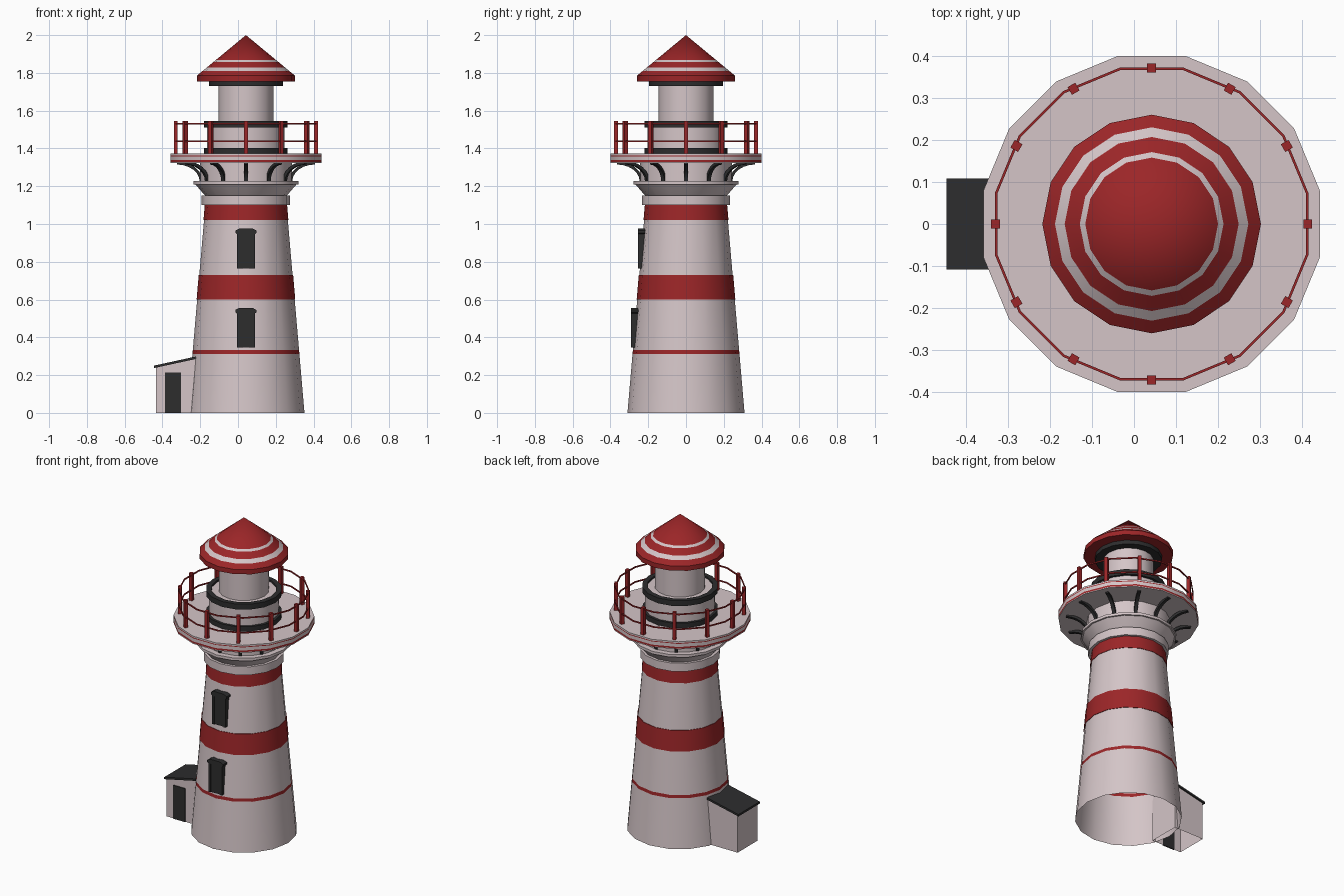
import bpy, bmesh, math
from mathutils import Matrix, Vector

if "Cube" in bpy.data.objects:
    bpy.data.objects.remove(bpy.data.objects["Cube"])

CX = 0.042          # tower axis
SIDES = 16

def material(name, col):
    m = bpy.data.materials.new(name)
    m.diffuse_color = (*col, 1)
    m.use_nodes = True
    m.node_tree.nodes["Principled BSDF"].inputs["Base Color"].default_value = m.diffuse_color
    return m

WHITE = material("warm white", (0.66, 0.56, 0.575))
RED = material("deep red", (0.33, 0.019, 0.021))
DARK = material("charcoal", (0.026, 0.026, 0.027))

def finish(name, bm, mats, smooth=False):
    me = bpy.data.meshes.new(name)
    bm.to_mesh(me)
    bm.free()
    ob = bpy.data.objects.new(name, me)
    bpy.context.collection.objects.link(ob)
    for m in mats:
        me.materials.append(m)
    if smooth:
        bpy.ops.object.select_all(action='DESELECT')
        ob.select_set(True)
        bpy.context.view_layer.objects.active = ob
        bpy.ops.object.shade_smooth_by_angle(angle=math.radians(30))
    return ob

def lathe(name, profile, mats, bands=None, half=False, smooth=True):
    """Spin (radius, z) points, listed from bottom to top, round the tower axis."""
    bm = bmesh.new()
    rings = []
    for r, z in profile:
        ring = []
        for i in range(SIDES):
            a = 2 * math.pi * (i + (0.5 if half else 0)) / SIDES
            ring.append(bm.verts.new((CX + r * math.cos(a), r * math.sin(a), z)))
        rings.append(ring)
    for k in range(len(rings) - 1):
        for i in range(SIDES):
            j = (i + 1) % SIDES
            f = bm.faces.new((rings[k][i], rings[k][j], rings[k + 1][j], rings[k + 1][i]))
            f.material_index = bands[k] if bands else 0
    bmesh.ops.remove_doubles(bm, verts=bm.verts, dist=1e-5)
    return finish(name, bm, mats, smooth)

def add_box(bm, lo, hi):
    lo, hi = Vector(lo), Vector(hi)
    mat = Matrix.Translation((lo + hi) / 2) @ Matrix.Diagonal((*(hi - lo), 1))
    return bmesh.ops.create_cube(bm, size=1, matrix=mat)['verts']

def prism_y(bm, pts, y0, y1, open_bottom=False):
    """Extrude an (x, z) outline, counterclockwise seen from the front, along y."""
    a = [bm.verts.new((x, y0, z)) for x, z in pts]
    b = [bm.verts.new((x, y1, z)) for x, z in pts]
    bm.faces.new(a)
    bm.faces.new(b[::-1])
    for i in range(len(pts)):
        if open_bottom and i == 0:
            continue
        j = (i + 1) % len(pts)
        bm.faces.new((a[j], a[i], b[i], b[j]))

def tower_r(z):
    return 0.31 - 0.095 * z / 1.1

# Tapered tower, open below, with the thin stripe cut in
lathe("tower", [(tower_r(z), z) for z in (0, 0.312, 0.332, 1.11)],
      [WHITE, RED], [0, 1, 0])
# Wide painted bands
for name, z0, z1 in (("middle_band", 0.60, 0.73), ("upper_band", 1.02, 1.102)):
    lathe(name, [(tower_r(z0), z0), (tower_r(z0) + .003, z0),
                 (tower_r(z1) + .003, z1), (tower_r(z1), z1)], [RED])

# Collar, flared cornice and gallery drum
lathe("collar", [(0.2, 1.10), (0.234, 1.10), (0.234, 1.152), (0.2, 1.152)], [WHITE])
lathe("cornice", [(0.215, 1.15), (0.222, 1.157), (0.268, 1.21), (0.278, 1.21),
                  (0.278, 1.227), (0.2, 1.227)], [WHITE])
lathe("gallery_drum", [(0.243, 1.225), (0.243, 1.33)], [WHITE])

# Gallery deck with painted rim lines
lathe("gallery_deck", [(0, 1.323), (0.408, 1.323), (0.408, 1.328), (0.408, 1.338),
                       (0.408, 1.358), (0.408, 1.363), (0.408, 1.372), (0, 1.372)],
      [WHITE, RED], [0, 0, 1, 0, 1, 0, 0], half=True)

# Curved brackets under the deck
bm = bmesh.new()
for n in range(12):
    rot = Matrix.Translation((CX, 0, 0)) @ Matrix.Rotation(n * math.pi / 6, 4, 'Z')
    prev = None
    for k in range(7):
        t = k / 6 * math.pi / 2
        c = Vector((0.365 - 0.128 * math.cos(t), 0, 1.225 + 0.098 * math.sin(t)))
        nrm = Vector((math.cos(t), 0, -math.sin(t))) * 0.008
        ring = [bm.verts.new(rot @ (c + nrm * s + Vector((0, w, 0))))
                for s, w in ((1, -.01), (1, .01), (-1, .01), (-1, -.01))]
        if prev:
            for i in range(4):
                j = (i + 1) % 4
                bm.faces.new((prev[i], prev[j], ring[j], ring[i]))
        else:
            bm.faces.new(ring[::-1])
        prev = ring
    bm.faces.new(prev)
bmesh.ops.recalc_face_normals(bm, faces=bm.faces)
finish("deck_brackets", bm, [DARK], True)

# Railing posts
bm = bmesh.new()
for n in range(12):
    vs = add_box(bm, (0.361, -0.0105, 1.37), (0.382, 0.0105, 1.546))
    bmesh.ops.transform(bm, verts=vs, matrix=Matrix.Translation((CX, 0, 0))
                        @ Matrix.Rotation(n * math.pi / 6, 4, 'Z'))
finish("railing_posts", bm, [RED])

# Two thin rails
for name, z in (("lower_rail", 1.437), ("top_rail", 1.532)):
    lathe(name, [(0.374, z - .004), (0.38, z - .004), (0.38, z + .004),
                 (0.374, z + .004), (0.374, z - .004)], [RED], half=True)

# Lantern base with dark rings, lantern room, ring under the roof
lathe("lantern_base", [(0.205, 1.37), (0.205, 1.535), (0, 1.535)], [WHITE])
for name, z0, z1 in (("lantern_base_ring", 1.37, 1.402), ("lantern_top_ring", 1.512, 1.546)):
    lathe(name, [(0.19, z0), (0.221, z0), (0.221, z1), (0.19, z1), (0.19, z0)], [DARK])
lathe("lantern_room", [(0.146, 1.53), (0.146, 1.735)], [WHITE])
lathe("roof_ring", [(0, 1.73), (0.195, 1.73), (0.195, 1.758)], [DARK])

# Conical roof with two pale rings
def cone(r):
    return (r, 2.0 - 0.215 * r / 0.26)
lathe("roof", [(0, 1.755), (0.26, 1.755), cone(0.26), cone(0.23), cone(0.207),
               cone(0.171), cone(0.158), cone(0)],
      [RED, WHITE], [0, 0, 0, 1, 0, 1, 0])

# Front windows with chamfered hoods
for name, z0, yf in (("upper_window", 0.765, -0.255), ("lower_window", 0.345, -0.291)):
    bm = bmesh.new()
    add_box(bm, (CX - .046, yf + .006, z0), (CX + .046, -0.2, z0 + 0.19))
    prism_y(bm, [(CX - .046, z0 + .18), (CX + .046, z0 + .18), (CX + .056, z0 + .188),
                 (CX + .056, z0 + .2), (CX + .035, z0 + .211), (CX - .035, z0 + .211),
                 (CX - .056, z0 + .2), (CX - .056, z0 + .188)], yf, -0.2)
    for s in (-1, 1):   # side jambs
        add_box(bm, (CX + s * .04 - .007, yf, z0), (CX + s * .04 + .007, -0.2, z0 + .185))
    finish(name, bm, [DARK])

# Lean-to shed, open below, with roof slab and door
bm = bmesh.new()
prism_y(bm, [(-0.435, 0), (-0.225, 0), (-0.225, 0.287), (-0.435, 0.240)],
        -0.1, 0.1, open_bottom=True)
finish("shed_walls", bm, [WHITE])
bm = bmesh.new()
prism_y(bm, [(-0.446, 0.237), (-0.225, 0.285), (-0.225, 0.298), (-0.446, 0.25)],
        -0.108, 0.108)
finish("shed_roof", bm, [DARK])
bm = bmesh.new()
add_box(bm, (-0.387, -0.105, 0), (-0.302, -0.098, 0.214))
finish("shed_door", bm, [DARK])
